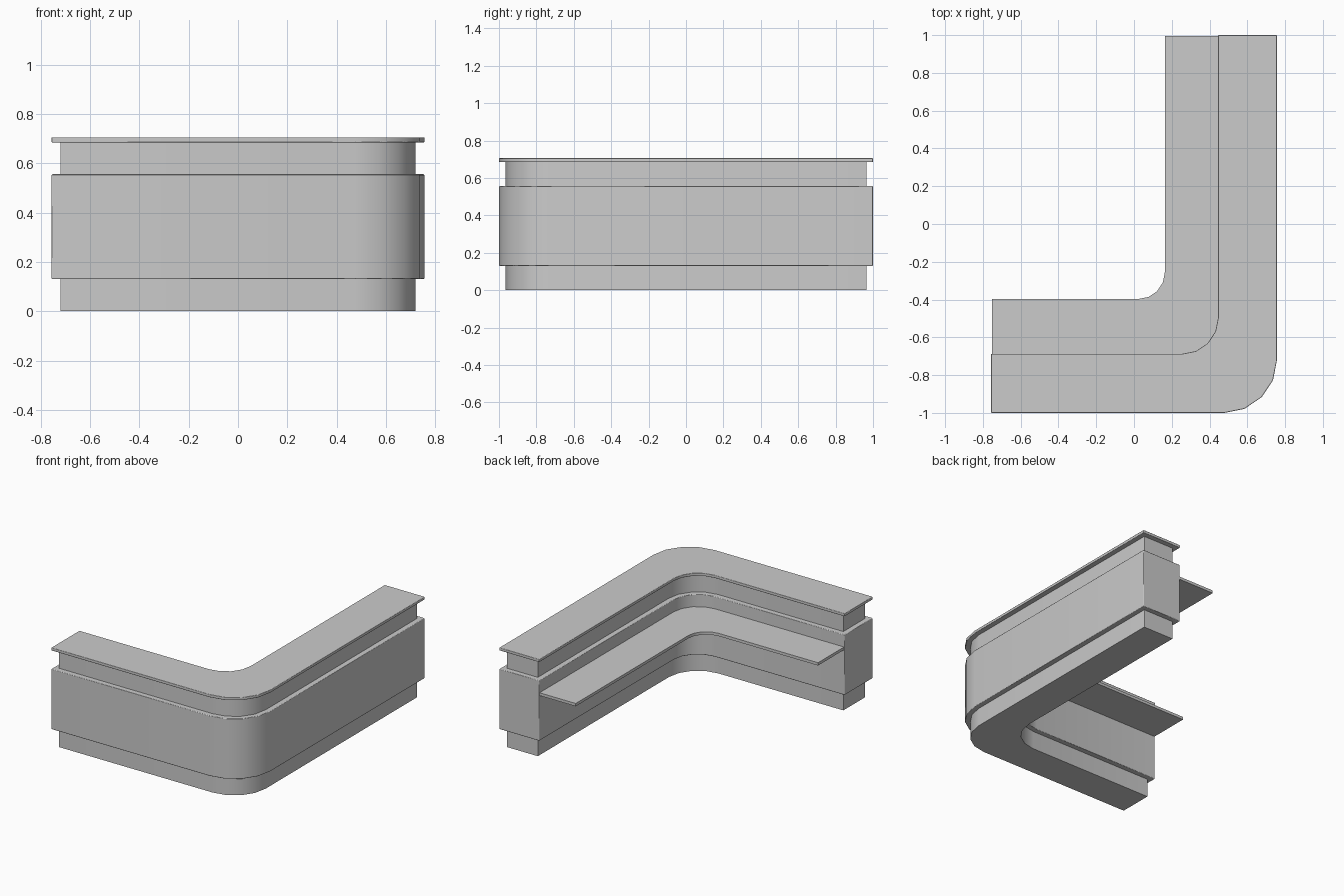
import bpy, bmesh, math

if "Cube" in bpy.data.objects:
    bpy.data.objects.remove(bpy.data.objects["Cube"])

SEG = 4                   # sides per rounded corner
FX, FY = 0.757, -1.0      # outer faces of the counter
IX, IY = 0.445, -0.687    # inner faces of the counter
R_OUT, R_IN = 0.28, 0.19  # corner radii


def corner(x, y, r):
    """Points round an outside corner at (x, y), from the front run to the side run."""
    cx, cy = x - r, y + r
    return [(cx + r * math.sin(a), cy - r * math.cos(a))
            for a in (i * math.pi / 2 / SEG for i in range(SEG + 1))]


def l_block(name, outer, inner, x_end, y_end, z0, z1, bevel=0.0):
    """Extruded L between two rounded corner lines, each given as (x, y, radius)."""
    line_o = [(x_end, outer[1])] + corner(*outer) + [(outer[0], y_end)]
    line_i = [(x_end, inner[1])] + corner(*inner) + [(inner[0], y_end)]
    bm = bmesh.new()
    o = [bm.verts.new((x, y, z0)) for x, y in line_o]
    i = [bm.verts.new((x, y, z0)) for x, y in line_i]
    faces = [bm.faces.new((o[k], o[k + 1], i[k + 1], i[k])) for k in range(len(o) - 1)]
    ext = bmesh.ops.extrude_face_region(bm, geom=faces)
    bmesh.ops.translate(bm, vec=(0, 0, z1 - z0),
                        verts=[v for v in ext["geom"] if isinstance(v, bmesh.types.BMVert)])
    bmesh.ops.recalc_face_normals(bm, faces=bm.faces)
    mesh = bpy.data.meshes.new(name)
    bm.to_mesh(mesh)
    bm.free()
    ob = bpy.data.objects.new(name, mesh)
    bpy.context.collection.objects.link(ob)
    bpy.context.view_layer.objects.active = ob
    bpy.ops.object.select_all(action='DESELECT')
    ob.select_set(True)
    bpy.ops.object.shade_smooth_by_angle(angle=math.radians(35))
    if bevel:
        mod = ob.modifiers.new("soft_edges", 'BEVEL')
        mod.width = bevel
        mod.segments = 1
        mod.limit_method = 'ANGLE'
        mod.angle_limit = math.radians(50)
        mod.harden_normals = True
    return ob


def counter_layer(name, inset, z0, z1, bevel=0.0):
    """One layer of the counter, set back by inset on every side."""
    return l_block(name,
                   (FX - inset, FY + inset, R_OUT - inset),
                   (IX + inset, IY - inset, R_IN + inset),
                   -0.757 + inset, 1.0 - inset, z0, z1, bevel)


# counter layers from the floor up
counter_layer("base_plinth", 0.036, 0.0, 0.131)
counter_layer("counter_body", 0.0, 0.13, 0.556, 0.004)
counter_layer("recessed_neck", 0.036, 0.555, 0.686)
counter_layer("counter_top", 0.0, 0.685, 0.706, 0.003)

# thin work shelf along the inner side
l_block("work_shelf", (IX, IY, R_IN), (0.163, -0.397, 0.14),
        -0.752, 0.996, 0.449, 0.469)
